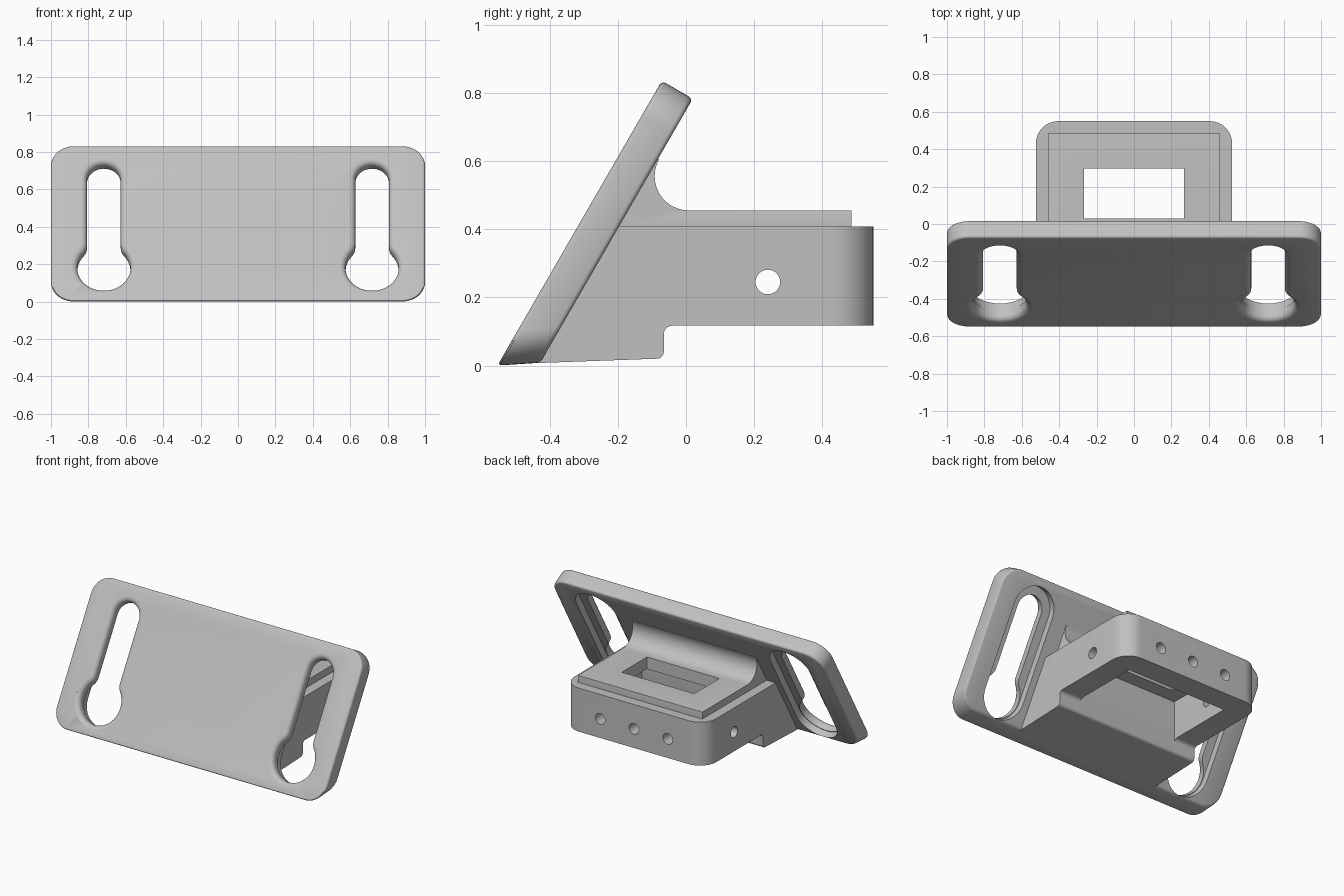
import bpy, bmesh
from math import sin, cos, pi, radians, sqrt, atan2
from mathutils import Vector, Matrix

old = bpy.data.objects.get("Cube")
if old:
    bpy.data.objects.remove(old, do_unlink=True)

# One plain grey material
GREY = (0.53, 0.53, 0.53, 1)
grey = bpy.data.materials.new("light_grey")
grey.use_nodes = True
grey.diffuse_color = GREY
grey.node_tree.nodes["Principled BSDF"].inputs["Base Color"].default_value = GREY


def finish(name, bm):
    bmesh.ops.recalc_face_normals(bm, faces=bm.faces[:])
    mesh = bpy.data.meshes.new(name)
    bm.to_mesh(mesh)
    bm.free()
    mesh.materials.append(grey)
    ob = bpy.data.objects.new(name, mesh)
    bpy.context.collection.objects.link(ob)
    return ob


def loft(rings):
    """Skin matching rings of points and cap both ends."""
    bm = bmesh.new()
    rows = [[bm.verts.new(p) for p in ring] for ring in rings]
    n = len(rows[0])
    for a, b in zip(rows, rows[1:]):
        for i in range(n):
            j = (i + 1) % n
            bm.faces.new((a[i], a[j], b[j], b[i]))
    bm.faces.new(rows[0])
    bm.faces.new(rows[-1])
    bmesh.ops.recalc_face_normals(bm, faces=bm.faces[:])
    return bm


def bevel(bm, test, size, segments):
    edges = [e for e in bm.edges if test(e.verts[0].co, e.verts[1].co)]
    bmesh.ops.bevel(bm, geom=edges, offset=size, segments=segments,
                    profile=0.5, affect='EDGES', clamp_overlap=True)


def combine(target, tool, operation='DIFFERENCE'):
    tool.hide_render = True
    mod = target.modifiers.new("combine", 'BOOLEAN')
    mod.operation, mod.solver, mod.object = operation, 'EXACT', tool
    bpy.context.view_layer.objects.active = target
    bpy.ops.object.modifier_apply(modifier=mod.name)
    bpy.data.objects.remove(tool, do_unlink=True)


def arc(cx, cy, r, a0, a1, n=10):
    return [(cx + r * cos(a0 + (a1 - a0) * i / n),
             cy + r * sin(a0 + (a1 - a0) * i / n)) for i in range(n + 1)]


def box(x0, x1, y0, y1, z0, z1):
    return finish("cutter", loft([[(x0, y0, z), (x1, y0, z), (x1, y1, z), (x0, y1, z)]
                                  for z in (z0, z1)]))


def drill(centre, axis, length):
    bm = bmesh.new()
    turn = Vector((0, 0, 1)).rotation_difference(Vector(axis)).to_matrix().to_4x4()
    bmesh.ops.create_cone(bm, cap_ends=True, segments=32, radius1=0.036, radius2=0.036,
                          depth=length, matrix=Matrix.Translation(centre) @ turn)
    return finish("cutter", bm)


# Tilted plate: s runs up the slope, d goes through the thickness
C, S = cos(radians(30)), sin(radians(30))
THICK, TOP = 0.105, 0.964


def on_plate(x, s, d):
    return (x, -0.553 + S * s + C * d, C * s - S * d)


def plate_outline(bottom, d, r=0.12):
    pts = (arc(1 - r, TOP - r, r, 0, pi / 2) + arc(r - 1, TOP - r, r, pi / 2, pi)
           + arc(r - 1, bottom + r, r, pi, 1.5 * pi)
           + arc(1 - r, bottom + r, r, 1.5 * pi, 2 * pi))
    return [on_plate(x, s, d) for x, s in pts]


def depth(p):
    return C * (p.y + 0.553) - S * p.z


bm = loft([plate_outline(0, 0), plate_outline(0.07, THICK)])
bevel(bm, lambda a, b: abs(depth(a) - depth(b)) < 0.001, 0.013, 3)
plate = finish("mounting_plate", bm)

# Keyhole slots with a rounded front rim and a wider recess behind
HALF, ROUND, NECK = 0.09, 0.142, 0.08
LOW, HIGH, LIP, RIM = 0.222, 0.765, 0.06, 0.03


def keyhole(cx, off, d):
    rise = sqrt((ROUND + NECK) ** 2 - (HALF + NECK) ** 2)
    phi = atan2(rise, HALF + NECK)
    side = (arc(0, LOW, ROUND + off, -pi / 2, phi, 18)
            + arc(HALF + NECK, LOW + rise, NECK - off, pi + phi, pi, 8)
            + arc(0, HIGH, HALF + off, 0, pi / 2, 10))
    pts = side + [(-x, s) for x, s in side[-2:0:-1]]
    return [on_plate(cx + x, s, d) for x, s in pts]


def stadium(cx, r, d):
    pts = arc(0, HIGH, r, 0, pi, 20) + arc(0, LOW, r, pi, 2 * pi, 20)
    return [on_plate(cx + x, s, d) for x, s in pts]


for cx in (-0.717, 0.717):
    steps = [i * pi / 10 for i in range(6)]
    rings = [keyhole(cx, RIM, -0.03)]
    rings += [keyhole(cx, RIM * (1 - sin(a)), RIM * (1 - cos(a))) for a in steps]
    rings.append(keyhole(cx, 0, 0.2))
    combine(plate, finish("cutter", loft(rings)))
    combine(plate, finish("cutter", loft([stadium(cx, 0.147, d) for d in (LIP, 0.2)])))


# Body: side profile with a foot, extruded across and rounded at the back
def extrude(profile, half):
    return loft([[(x, y, z) for y, z in profile] for x in (-half, half)])


profile = ([(-0.47, 0.006)] + arc(-0.085, 0.04, 0.02, -pi / 2, 0, 5)
           + arc(-0.04, 0.092, 0.025, pi, pi / 2, 5)
           + [(0.55, 0.117), (0.55, 0.408), (-0.25, 0.408)])
bm = extrude(profile, 0.525)
bevel(bm, lambda a, b: min(a.y, b.y) > 0.54 and abs(a.z - b.z) > 0.1, 0.12, 10)
body = finish("body", bm)

# Raised pad that sweeps up into the plate
profile = (arc(0.008, 0.555, 0.1, radians(150), 1.5 * pi, 12)
           + [(0.485, 0.455), (0.485, 0.39), (-0.21, 0.39), (-0.14, 0.605)])
bm = extrude(profile, 0.46)


def pad_rim(a, b):
    flat = abs(a.z - 0.455) < 0.001 and abs(b.z - 0.455) < 0.001
    return flat and max(a.y, b.y) > 0.48


bevel(bm, pad_rim, 0.022, 4)
combine(body, finish("pad", bm), 'UNION')

# Cavity open below, window above, and screw holes
combine(body, box(-0.37, 0.37, -0.066, 0.395, -0.1, 0.375))
combine(body, box(-0.268, 0.268, 0.03, 0.296, 0.3, 0.6))
for x in (-0.25, 0, 0.25):
    combine(body, drill((x, 0.5, 0.245), (0, 1, 0), 0.4))
for x in (-0.5, 0.5):
    combine(body, drill((x, 0.24, 0.245), (1, 0, 0), 0.4))

# Smooth curves, sharp corners
bpy.ops.object.select_all(action='DESELECT')
for ob in (plate, body):
    ob.select_set(True)
bpy.context.view_layer.objects.active = body
bpy.ops.object.shade_smooth_by_angle(angle=radians(32))
